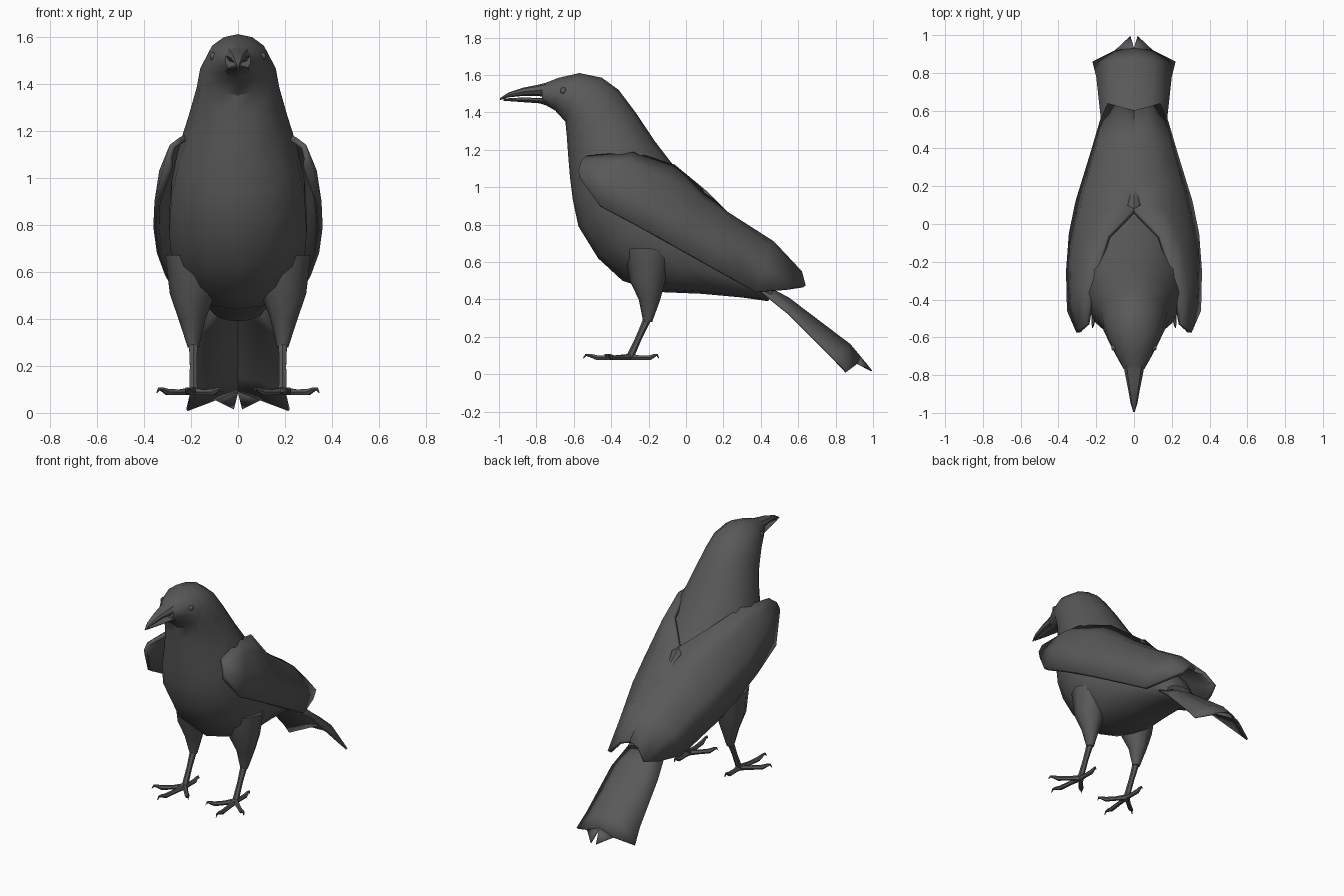
import bpy, math
from mathutils import Vector

plumage = bpy.data.materials.new("dark grey plumage")
plumage.diffuse_color = (0.1, 0.1, 0.1, 1)


def make(name, verts, faces, mirror=False, thick=0, angle=35):
    me = bpy.data.meshes.new(name)
    me.from_pydata([tuple(v) for v in verts], [], faces)
    me.materials.append(plumage)
    ob = bpy.data.objects.new(name, me)
    bpy.context.collection.objects.link(ob)
    if thick:
        m = ob.modifiers.new("thickness", 'SOLIDIFY')
        m.thickness, m.offset = thick, -1
    if mirror:
        ob.modifiers.new("mirror", 'MIRROR')
    bpy.ops.object.select_all(action='DESELECT')
    ob.select_set(True)
    bpy.context.view_layer.objects.active = ob
    bpy.ops.object.shade_smooth_by_angle(angle=math.radians(angle))
    return ob


def skin(rings):
    """Join equal closed rings and cap both ends."""
    n = len(rings[0])
    verts = [p for r in rings for p in r]
    faces = [(i*n + j, i*n + (j+1) % n, (i+1)*n + (j+1) % n, (i+1)*n + j)
             for i in range(len(rings) - 1) for j in range(n)]
    last = (len(rings) - 1) * n
    faces += [tuple(reversed(range(n))), tuple(range(last, last + n))]
    return verts, faces


def profile_loft(name, sections, sides):
    """Sections: top y, top z, bottom y, bottom z, half width."""
    rings = []
    for ty, tz, by, bz, w in sections:
        ring = []
        for k in range(sides):
            a = 2 * math.pi * k / sides
            c = math.cos(a)
            ring.append((w * math.sin(a), (ty+by)/2 + c*(ty-by)/2, (tz+bz)/2 + c*(tz-bz)/2))
        rings.append(ring)
    return make(name, *skin(rings))


def tube(name, points, sides=6):
    """Mirrored limb through (x, y, z, radius) points."""
    pts = [Vector(p[:3]) for p in points]
    rings = []
    for i, p in enumerate(pts):
        d = (pts[min(i+1, len(pts)-1)] - pts[max(i-1, 0)]).normalized()
        ref = Vector((0, 0, 1)) if abs(d.z) < 0.75 else Vector((1, 0, 0))
        u = d.cross(ref).normalized()
        v = d.cross(u)
        rings.append([p + points[i][3] * (u * math.cos(2*math.pi*k/sides) + v * math.sin(2*math.pi*k/sides))
                      for k in range(sides)])
    return make(name, *skin(rings), mirror=True, angle=45)


def sheet(name, rows, thick):
    """Mirrored feather sheet from rows of points running outwards."""
    n = len(rows[0])
    faces = [(i*n + j, i*n + j+1, (i+1)*n + j+1, (i+1)*n + j)
             for i in range(len(rows) - 1) for j in range(n - 1)]
    return make(name, [p for r in rows for p in r], faces, True, thick)


# Head, neck and body in one skin
profile_loft("body", [
    (-0.77, 1.550, -0.77, 1.45, 0.055), (-0.68, 1.585, -0.70, 1.41, 0.10),
    (-0.57, 1.61, -0.645, 1.35, 0.14), (-0.45, 1.585, -0.637, 1.27, 0.165),
    (-0.36, 1.52, -0.63, 1.17, 0.18), (-0.27, 1.40, -0.62, 1.05, 0.215),
    (-0.17, 1.25, -0.605, 0.93, 0.26), (-0.07, 1.12, -0.575, 0.79, 0.29),
    (0.03, 1.00, -0.47, 0.62, 0.30), (0.14, 0.88, -0.34, 0.50, 0.29),
    (0.25, 0.77, -0.16, 0.44, 0.25), (0.35, 0.67, 0.08, 0.43, 0.20),
    (0.44, 0.57, 0.30, 0.41, 0.15), (0.48, 0.48, 0.44, 0.39, 0.11)], 14)

# Beak halves with a thin gap between them
profile_loft("upper_beak", [
    (-0.72, 1.565, -0.72, 1.485, 0.06), (-0.78, 1.55, -0.78, 1.486, 0.05),
    (-0.87, 1.532, -0.87, 1.488, 0.032), (-0.95, 1.505, -0.95, 1.48, 0.018),
    (-0.995, 1.475, -0.995, 1.465, 0.004)], 8)
profile_loft("lower_beak", [
    (-0.70, 1.476, -0.70, 1.42, 0.065), (-0.78, 1.477, -0.78, 1.448, 0.045),
    (-0.88, 1.479, -0.88, 1.455, 0.028), (-0.975, 1.474, -0.975, 1.462, 0.005)], 8)

# Eyes
for side, x in (("left", 0.103), ("right", -0.103)):
    bpy.ops.mesh.primitive_uv_sphere_add(segments=10, ring_count=6, radius=0.018,
                                         location=(x, -0.655, 1.515))
    eye = bpy.context.object
    eye.name = side + "_eye"
    eye.data.materials.append(plumage)
    bpy.ops.object.shade_smooth_by_angle(angle=math.radians(45))

# Folded wings wrapping from the back seam to the lower flank
sheet("wings", [
    [(0.25, -0.53, 1.17), (0.29, -0.56, 1.14), (0.305, -0.575, 1.09), (0.30, -0.57, 1.05)],
    [(0.21, -0.28, 1.19), (0.29, -0.33, 1.14), (0.335, -0.40, 1.03), (0.355, -0.46, 0.90)],
    [(0.14, -0.06, 1.12), (0.25, -0.10, 1.05), (0.34, -0.18, 0.92), (0.36, -0.25, 0.79)],
    [(-0.03, 0.11, 0.98), (0.17, 0.08, 0.94), (0.30, 0.02, 0.83), (0.345, -0.05, 0.68)],
    [(0.0, 0.22, 0.87), (0.13, 0.22, 0.85), (0.26, 0.20, 0.74), (0.31, 0.12, 0.585)],
    [(0.0, 0.47, 0.71), (0.10, 0.45, 0.70), (0.20, 0.42, 0.60), (0.23, 0.38, 0.44)],
    [(-0.03, 0.595, 0.57), (0.07, 0.62, 0.55), (0.14, 0.64, 0.475), (0.18, 0.55, 0.455)]], 0.025)

# Fanned tail with a notched, down-turned end
sheet("tail", [
    [(0.0, 0.40, 0.49), (0.07, 0.40, 0.48), (0.13, 0.40, 0.45)],
    [(0.0, 0.55, 0.41), (0.09, 0.55, 0.39), (0.175, 0.55, 0.33)],
    [(0.0, 0.88, 0.16), (0.10, 0.86, 0.14), (0.20, 0.78, 0.10)],
    [(0.0, 0.93, 0.10), (0.10, 0.92, 0.06), (0.22, 0.86, 0.015)]], 0.012)
make("tail_tips", [(0, 0.93, 0.10), (0.02, 0.995, 0.02), (0.10, 0.92, 0.06)],
     [(0, 2, 1)], True, 0.008)

# Feathered thighs and thin shanks
tube("thighs", [(0.18, -0.20, 0.66, 0.13), (0.195, -0.205, 0.50, 0.095),
                (0.195, -0.195, 0.40, 0.058), (0.19, -0.205, 0.28, 0.024)], 8)
tube("shanks", [(0.19, -0.20, 0.31, 0.022), (0.19, -0.25, 0.20, 0.017),
                (0.19, -0.30, 0.09, 0.020)])

# Toes: a jointed digit ending in a hooked claw
for name, dx, dy in (("front_toes", 0.03, -0.25), ("outer_toes", 0.155, -0.13),
                     ("inner_toes", -0.125, -0.14), ("hind_toes", 0.0, 0.155)):
    def at(t, z, r):
        return (0.19 + dx * t, -0.30 + dy * t, z, r)
    tube(name, [at(0, 0.092, 0.019), at(0.35, 0.088, 0.014), at(0.7, 0.088, 0.015),
                at(0.85, 0.100, 0.010), at(0.94, 0.103, 0.007), at(1.0, 0.085, 0.002)])
